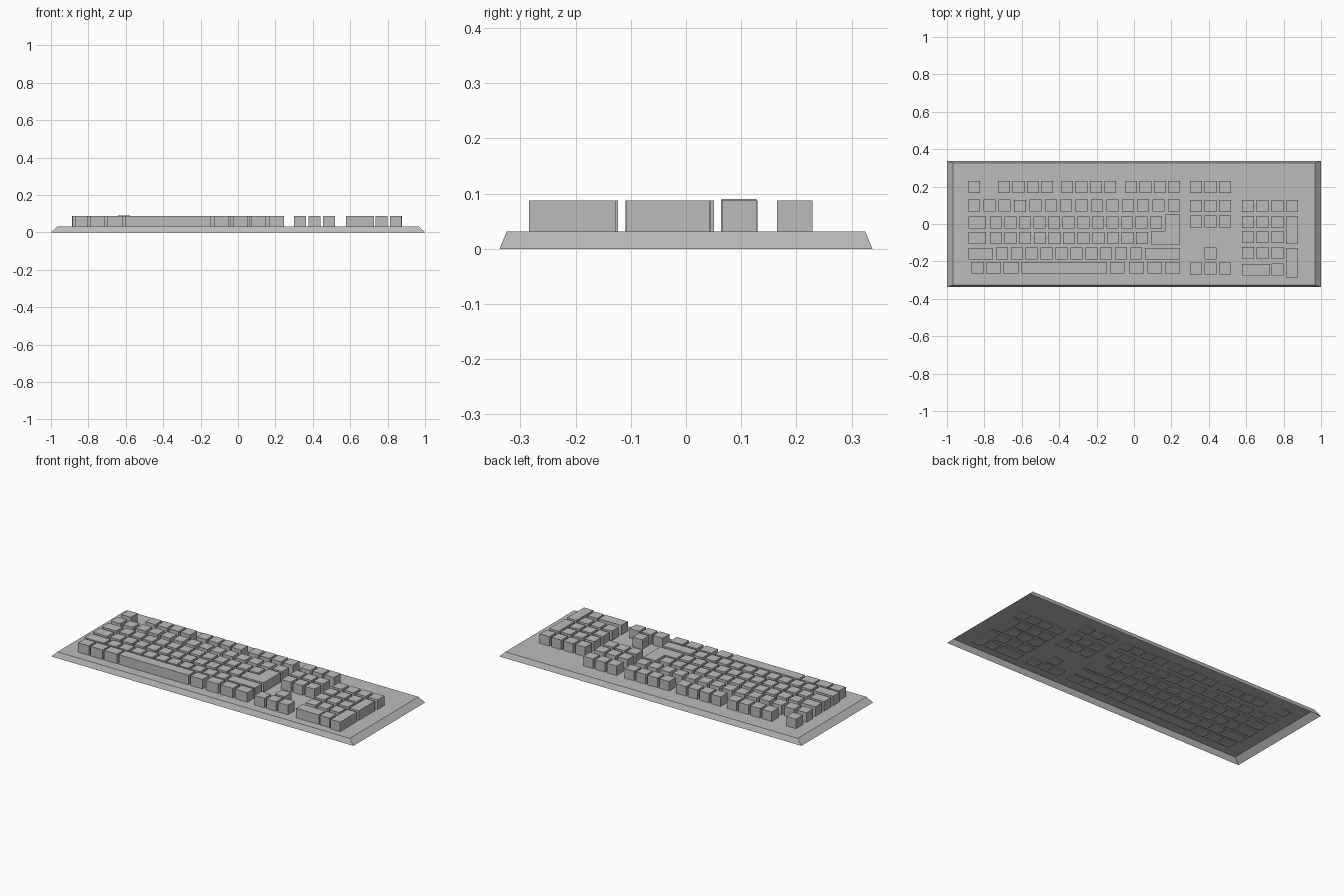
import bpy
import bmesh

cube = bpy.data.objects.get("Cube")
if cube:
    bpy.data.objects.remove(cube, do_unlink=True)

grey = bpy.data.materials.new("plain grey")
grey.use_nodes = True
COLOUR = (0.5, 0.5, 0.5, 1)
grey.diffuse_color = COLOUR
grey.node_tree.nodes["Principled BSDF"].inputs["Base Color"].default_value = COLOUR

DECK = 0.031      # height of the case deck
FOOT = 0.026      # underside of the keys, just below the deck
TOP = 0.088       # top of the keys
KEY = 0.064       # side of a normal key


def add_object(name, bm):
    bmesh.ops.recalc_face_normals(bm, faces=bm.faces)
    mesh = bpy.data.meshes.new(name)
    bm.to_mesh(mesh)
    bm.free()
    mesh.materials.append(grey)
    obj = bpy.data.objects.new(name, mesh)
    bpy.context.collection.objects.link(obj)
    return obj


def prism(bm, outline, top=TOP):
    """Raise a closed outline from the deck to the key top."""
    face = bm.faces.new([bm.verts.new((x, y, FOOT)) for x, y in outline])
    raised = bmesh.ops.extrude_face_region(bm, geom=[face], use_keep_orig=True)
    for v in raised["geom"]:
        if isinstance(v, bmesh.types.BMVert):
            v.co.z = top


def key(bm, x0, x1, y0, y1, top=TOP):
    prism(bm, [(x0, y0), (x1, y0), (x1, y1), (x0, y1)], top)


def run(bm, start, pitch, count, y):
    """Row of equal keys, y being the front edge."""
    for i in range(count):
        x = start + i * pitch
        key(bm, x, x + KEY, y, y + KEY)


# Case: shallow shell with sloped sides, open underneath
bm = bmesh.new()
rims = []
for hx, hy, z in ((1, 0.338, 0), (0.967, 0.325, DECK)):
    rims.append([bm.verts.new((sx * hx, sy * hy, z))
                 for sx, sy in ((-1, -1), (1, -1), (1, 1), (-1, 1))])
low, high = rims
for i in range(4):
    j = (i + 1) % 4
    bm.faces.new((low[i], low[j], high[j], high[i]))
bm.faces.new(high)
case = add_object("case", bm)
# The deck normal has to point up on an open shell
if case.data.polygons[-1].normal.z < 0:
    case.data.flip_normals()

# Function keys: one alone, then three groups of four
bm = bmesh.new()
run(bm, -0.888, 0, 1, 0.165)
for start in (-0.727, -0.39, -0.048):
    run(bm, start, 0.077, 4, 0.165)
add_object("function_keys", bm)

# Number row, with one key a hair taller
bm = bmesh.new()
run(bm, -0.888, 0.0823, 3, 0.066)
key(bm, -0.641, -0.577, 0.064, 0.128, 0.09)
run(bm, -0.559, 0.0823, 10, 0.066)
add_object("number_keys", bm)

# Letter rows, each starting with a wide key
bm = bmesh.new()
key(bm, -0.884, -0.79, -0.024, 0.04)
run(bm, -0.77, 0.0778, 12, -0.024)
key(bm, -0.884, -0.79, -0.107, -0.043)
run(bm, -0.77, 0.0782, 11, -0.107)
key(bm, -0.884, -0.754, -0.19, -0.127)
run(bm, -0.738, 0.0796, 10, -0.19)
key(bm, 0.059, 0.246, -0.19, -0.127)
add_object("letter_keys", bm)

# L-shaped return key
bm = bmesh.new()
prism(bm, [(0.09, -0.11), (0.246, -0.11), (0.246, 0.051),
           (0.166, 0.051), (0.166, -0.037), (0.09, -0.037)])
add_object("return_key", bm)

# Bottom row with the long space bar
bm = bmesh.new()
for x0, x1 in ((-0.872, -0.802), (-0.79, -0.71), (-0.7, -0.615),
               (-0.128, -0.05), (-0.027, 0.053), (0.07, 0.15), (0.166, 0.246)):
    key(bm, x0, x1, -0.264, -0.202)
add_object("bottom_row_keys", bm)
bm = bmesh.new()
key(bm, -0.604, -0.144, -0.264, -0.202)
add_object("space_bar", bm)

# Navigation block and arrow keys
bm = bmesh.new()
for y in (0.165, 0.063, -0.019):
    run(bm, 0.299, 0.078, 3, y)
add_object("navigation_keys", bm)
bm = bmesh.new()
run(bm, 0.377, 0, 1, -0.19)
run(bm, 0.299, 0.078, 3, -0.27)
add_object("arrow_keys", bm)

# Number pad with two tall keys and a wide one
bm = bmesh.new()
run(bm, 0.577, 0.079, 4, 0.065)
for y in (-0.021, -0.102, -0.187):
    run(bm, 0.577, 0.079, 3, y)
key(bm, 0.577, 0.727, -0.275, -0.213)
run(bm, 0.735, 0, 1, -0.275)
key(bm, 0.813, 0.875, -0.108, 0.043)
key(bm, 0.813, 0.875, -0.285, -0.127)
add_object("number_pad_keys", bm)
